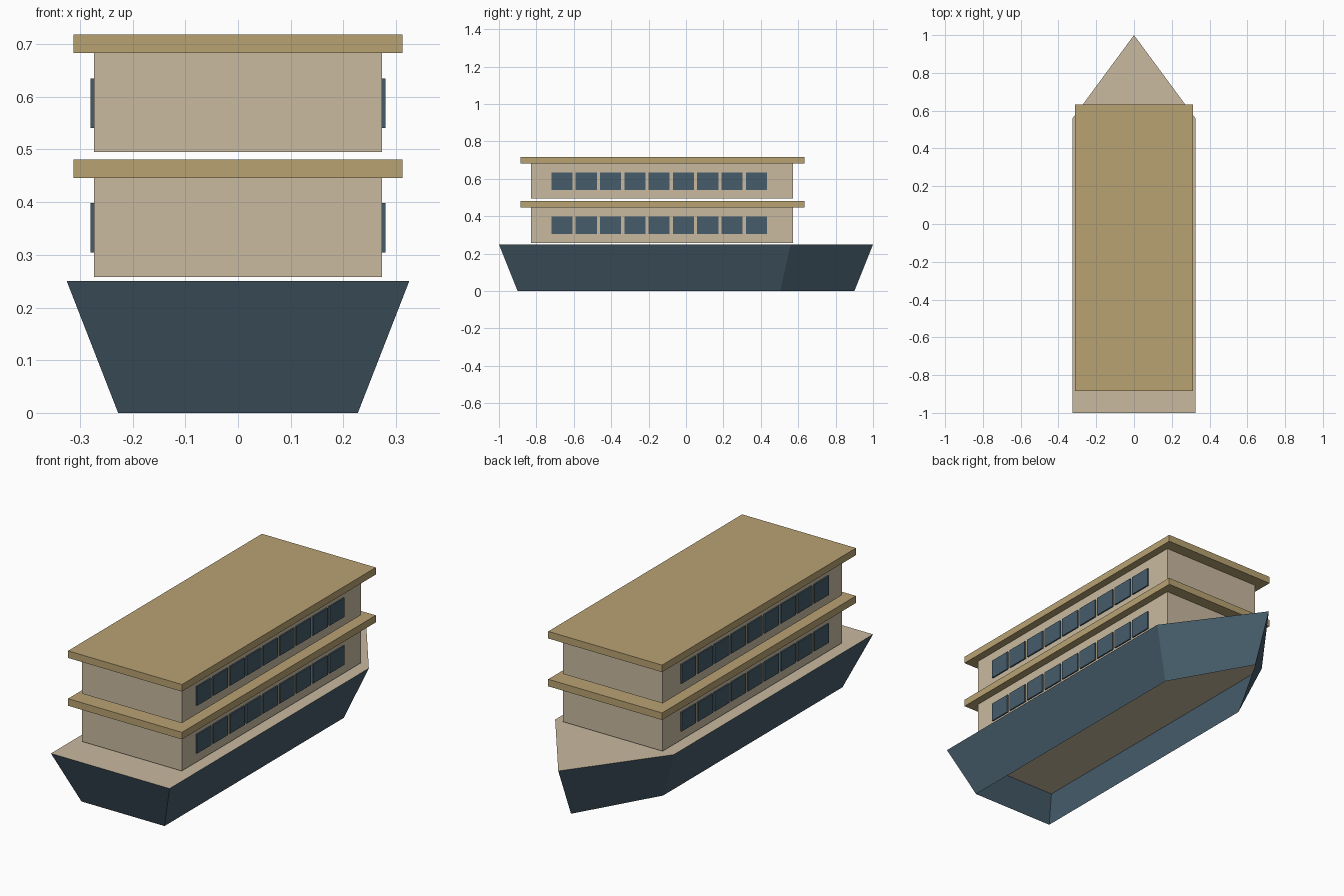
import bpy, bmesh
from mathutils import Matrix, Vector

cube = bpy.data.objects.get("Cube")
if cube:
    bpy.data.objects.remove(cube, do_unlink=True)


def material(name, rgb):
    m = bpy.data.materials.new(name)
    m.use_nodes = True
    m.diffuse_color = (*rgb, 1)
    m.node_tree.nodes["Principled BSDF"].inputs["Base Color"].default_value = (*rgb, 1)
    return m


SLATE = material("slate blue", (0.061, 0.107, 0.144))
CREAM = material("cream", (0.584, 0.491, 0.352))
TAN = material("tan roof", (0.479, 0.361, 0.168))


def finish(name, bm, mat, recalc=True):
    if recalc:
        bmesh.ops.recalc_face_normals(bm, faces=bm.faces)
    me = bpy.data.meshes.new(name)
    bm.to_mesh(me)
    bm.free()
    me.materials.append(mat)
    ob = bpy.data.objects.new(name, me)
    bpy.context.collection.objects.link(ob)
    return ob


def add_box(bm, lo, hi):
    lo, hi = Vector(lo), Vector(hi)
    size = Matrix.Diagonal((*(hi - lo), 1))
    bmesh.ops.create_cube(bm, size=1, matrix=Matrix.Translation((lo + hi) / 2) @ size)


def box(name, lo, hi, mat):
    bm = bmesh.new()
    add_box(bm, lo, hi)
    return finish(name, bm, mat)


# Hull: flared walls around a pointed plan, open underneath
DECK_Z = 0.25
plan = [(-0.325, -1), (0.325, -1), (0.325, 0.56), (0, 1), (-0.325, 0.56)]
bm = bmesh.new()
top = [bm.verts.new((x, y, DECK_Z)) for x, y in plan]
low = [bm.verts.new((x * 0.7, y * 0.9, 0)) for x, y in plan]
for i in range(len(plan)):
    j = (i + 1) % len(plan)
    bm.faces.new((low[i], low[j], top[j], top[i]))
finish("hull", bm, SLATE, recalc=False)

# Deck closing the top of the hull
bm = bmesh.new()
bm.faces.new([bm.verts.new((x, y, DECK_Z)) for x, y in plan])
finish("deck", bm, CREAM, recalc=False)

# Two storeys: cabin, overhanging roof and a row of windows on each side
for level, z in (("lower", 0.258), ("upper", 0.495)):
    box(level + "_cabin", (-0.273, -0.83, z), (0.273, 0.573, z + 0.188), CREAM)
    box(level + "_roof", (-0.312, -0.885, z + 0.188), (0.312, 0.633, z + 0.223), TAN)
    for side, s in (("left", 1), ("right", -1)):
        bm = bmesh.new()
        for i in range(9):
            y = -0.72 + 0.13 * i
            x0, x1 = sorted((s * 0.271, s * 0.28))
            add_box(bm, (x0, y, z + 0.046), (x1, y + 0.113, z + 0.14))
        finish(f"{level}_{side}_windows", bm, SLATE)
